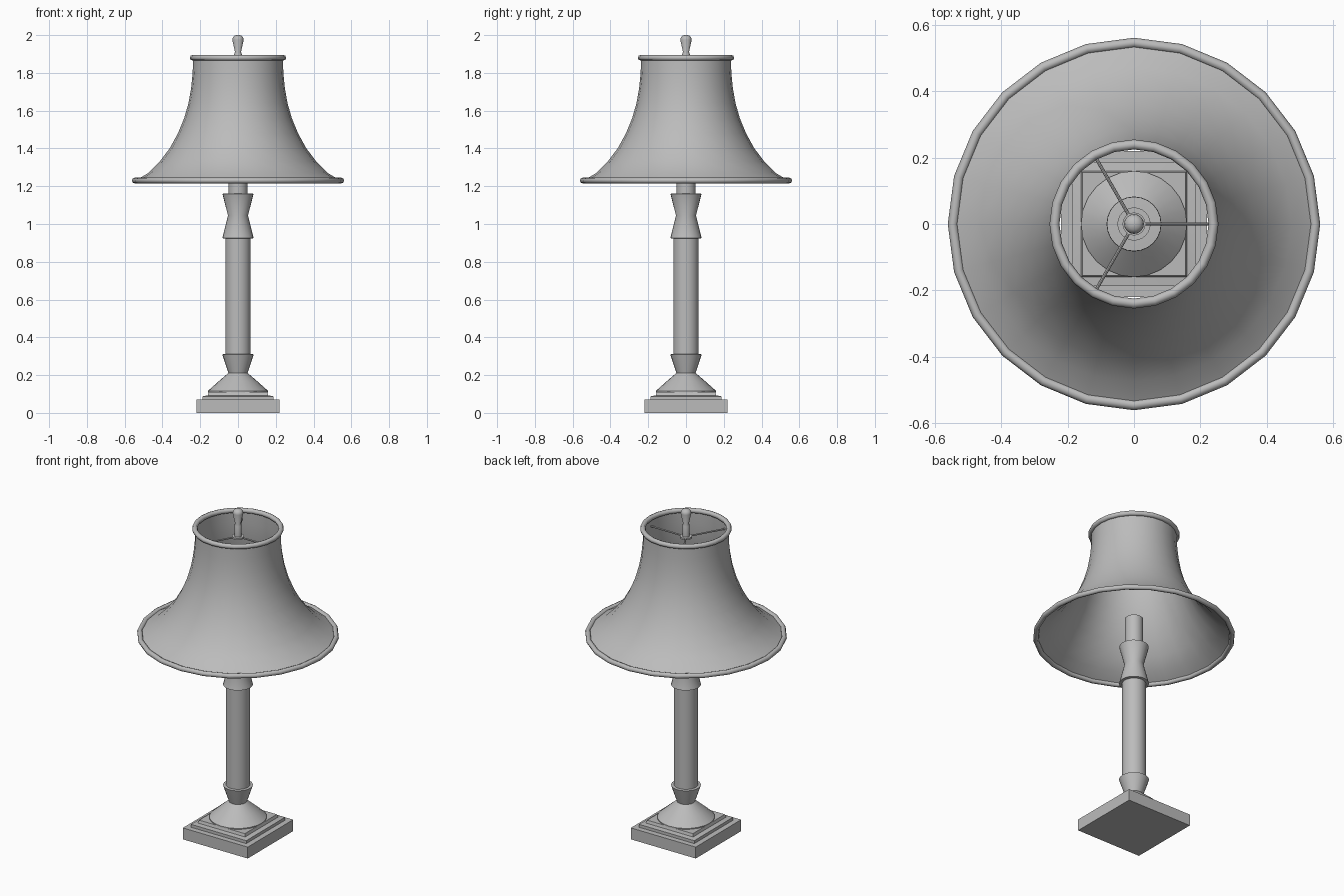
import bpy
import bmesh
from math import pi, sin, cos, radians

if "Cube" in bpy.data.objects:
    bpy.data.objects.remove(bpy.data.objects["Cube"], do_unlink=True)

# One plain grey for the whole lamp
GREY = (0.5, 0.5, 0.5, 1.0)
mat = bpy.data.materials.new("plain_grey")
mat.use_nodes = True
mat.diffuse_color = GREY
mat.node_tree.nodes["Principled BSDF"].inputs["Base Color"].default_value = GREY


def finish(bm, name, angle=30):
    bmesh.ops.recalc_face_normals(bm, faces=bm.faces)
    mesh = bpy.data.meshes.new(name)
    bm.to_mesh(mesh)
    bm.free()
    mesh.materials.append(mat)
    obj = bpy.data.objects.new(name, mesh)
    bpy.context.collection.objects.link(obj)
    bpy.ops.object.select_all(action='DESELECT')
    obj.select_set(True)
    bpy.context.view_layer.objects.active = obj
    bpy.ops.object.shade_smooth_by_angle(angle=radians(angle))
    return obj


def lathe(name, profile, sides=24, turn=0.0, cap=True, closed=False, angle=30):
    """Revolve (radius, height) points around the z axis."""
    bm = bmesh.new()
    rings = []
    for r, z in profile:
        rings.append([bm.verts.new((r * cos(turn + 2 * pi * i / sides),
                                    r * sin(turn + 2 * pi * i / sides), z))
                      for i in range(sides)])
    pairs = list(zip(rings, rings[1:]))
    if closed:
        pairs.append((rings[-1], rings[0]))
    for a, b in pairs:
        for i in range(sides):
            j = (i + 1) % sides
            bm.faces.new((a[i], a[j], b[j], b[i]))
    if cap and not closed:
        bm.faces.new(rings[0][::-1])
        bm.faces.new(rings[-1])
    return finish(bm, name, angle)


def square(name, steps):
    """Four-sided lathe given as (half width, height)."""
    return lathe(name, [(w * 2 ** 0.5, z) for w, z in steps], 4, pi / 4)


def ring(name, radius, z, tube):
    section = [(radius + tube * cos(k * pi / 4), z + tube * sin(k * pi / 4))
               for k in range(8)]
    return lathe(name, section, closed=True, angle=50)


# Square foot
square("foot_plate", [(0.22, 0), (0.22, 0.07)])
square("foot_step", [(0.187, 0.07), (0.187, 0.088), (0.16, 0.093), (0.155, 0.11)])

# Turned stem
lathe("foot_cone", [(0.16, 0.108), (0.16, 0.116), (0.105, 0.165), (0.05, 0.212)])
lathe("lower_cup", [(0.05, 0.21), (0.08, 0.3), (0.083, 0.31), (0.065, 0.312)])
lathe("column", [(0.067, 0.31), (0.067, 0.93)])
lathe("upper_collar", [(0.067, 0.923), (0.083, 0.925), (0.08, 0.937), (0.053, 1.045),
                       (0.08, 1.15), (0.082, 1.16), (0.05, 1.162)])
lathe("socket_post", [(0.05, 1.16), (0.05, 1.34)])

# Bell shade with rolled rims
lathe("shade", [(0.238, 1.88), (0.24, 1.8), (0.248, 1.72), (0.262, 1.64),
                (0.285, 1.56), (0.318, 1.48), (0.362, 1.4), (0.415, 1.33),
                (0.475, 1.27), (0.542, 1.23)], cap=False, angle=60)
ring("shade_top_rim", 0.24, 1.88, 0.015)
ring("shade_bottom_rim", 0.547, 1.23, 0.015)

# Three-armed holder inside the top of the shade
for n in range(3):
    bm = bmesh.new()
    bmesh.ops.create_cone(bm, cap_ends=True, segments=8, radius1=0.005,
                          radius2=0.005, depth=0.225)
    arm = finish(bm, f"holder_arm_{n + 1}")
    a = n * 2 * pi / 3
    arm.rotation_euler = (0, pi / 2, a)
    arm.location = (0.125 * cos(a), 0.125 * sin(a), 1.83)
lathe("holder_hub", [(0.035, 1.825), (0.035, 1.835)], 16)

# Finial
lathe("finial", [(0.02, 1.835), (0.02, 1.9), (0.016, 1.91), (0.03, 1.975),
                 (0.027, 1.988), (0.017, 1.997), (0.005, 2.0)], 16, angle=40)
